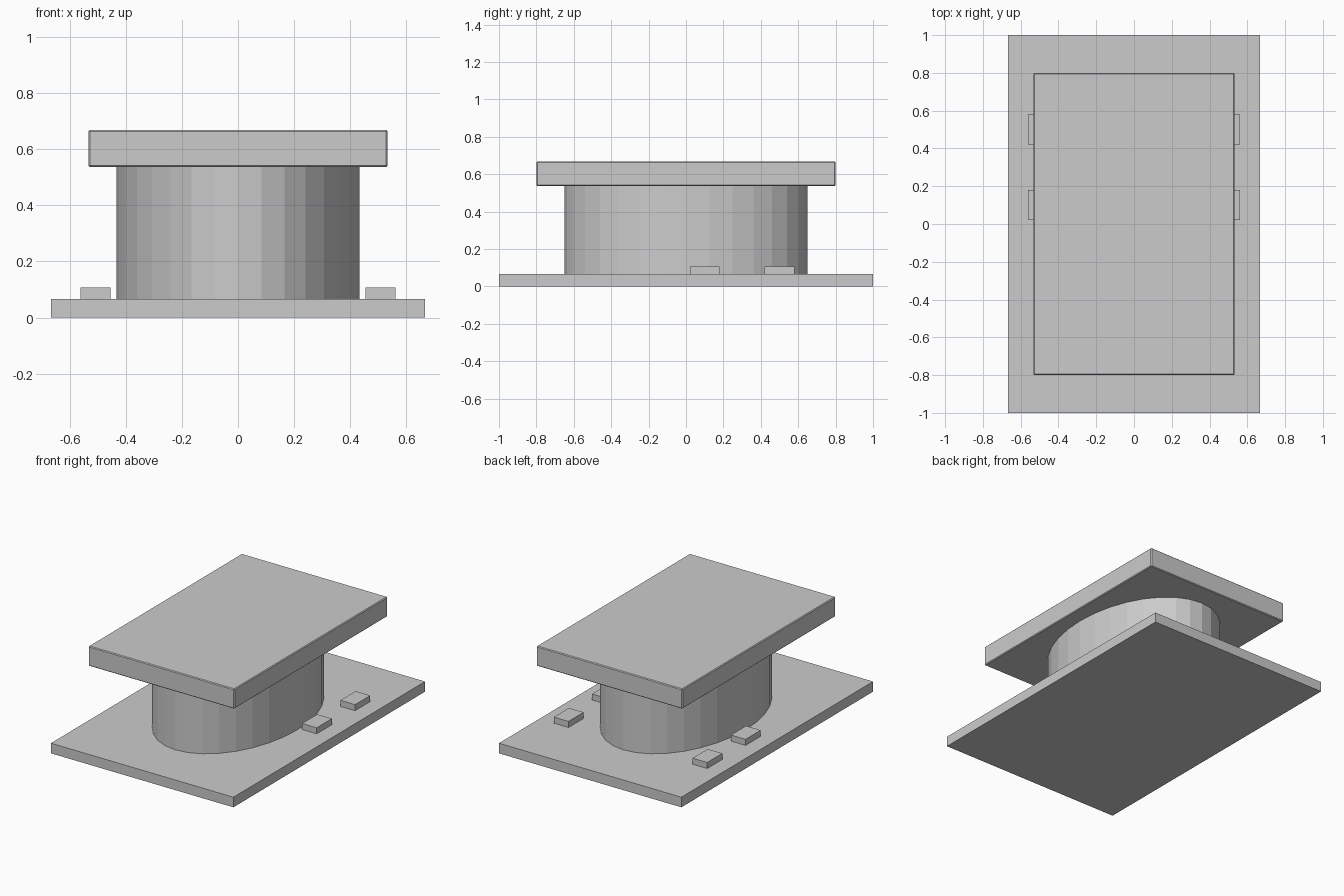
import bpy

if "Cube" in bpy.data.objects:
    bpy.data.objects.remove(bpy.data.objects["Cube"])

grey = bpy.data.materials.new("light_grey")
grey.diffuse_color = (0.6, 0.6, 0.6, 1.0)
grey.use_nodes = True
grey.node_tree.nodes["Principled BSDF"].inputs["Base Color"].default_value = grey.diffuse_color


def finish(name):
    ob = bpy.context.object
    ob.name = name
    ob.data.materials.append(grey)
    bpy.ops.object.transform_apply(location=False, rotation=False, scale=True)
    return ob


def box(name, x, y, z0, z1, sx, sy):
    bpy.ops.mesh.primitive_cube_add(size=1, location=(x, y, (z0 + z1) / 2))
    bpy.context.object.scale = (sx, sy, z1 - z0)
    return finish(name)


# base slab
box("base_plate", 0, 0, 0, 0.067, 1.333, 2.0)

# oval pedestal, 32 flat sides
bpy.ops.mesh.primitive_cylinder_add(vertices=32, radius=1, depth=1,
                                    location=(0, 0, 0.303))
bpy.context.object.scale = (0.433, 0.65, 0.474)
finish("oval_pedestal")

# top slab with a hairline bevel
top = box("top_plate", 0, 0, 0.537, 0.668, 1.066, 1.6)
bevel = top.modifiers.new("edge_bevel", "BEVEL")
bevel.width = 0.005
bevel.segments = 1

# two small blocks on each side of the base
for side, sx in (("left", -1), ("right", 1)):
    for i, y in enumerate((0.1, 0.5)):
        box(f"{side}_block_{i + 1}", sx * 0.507, y, 0.067, 0.107, 0.107, 0.158)
